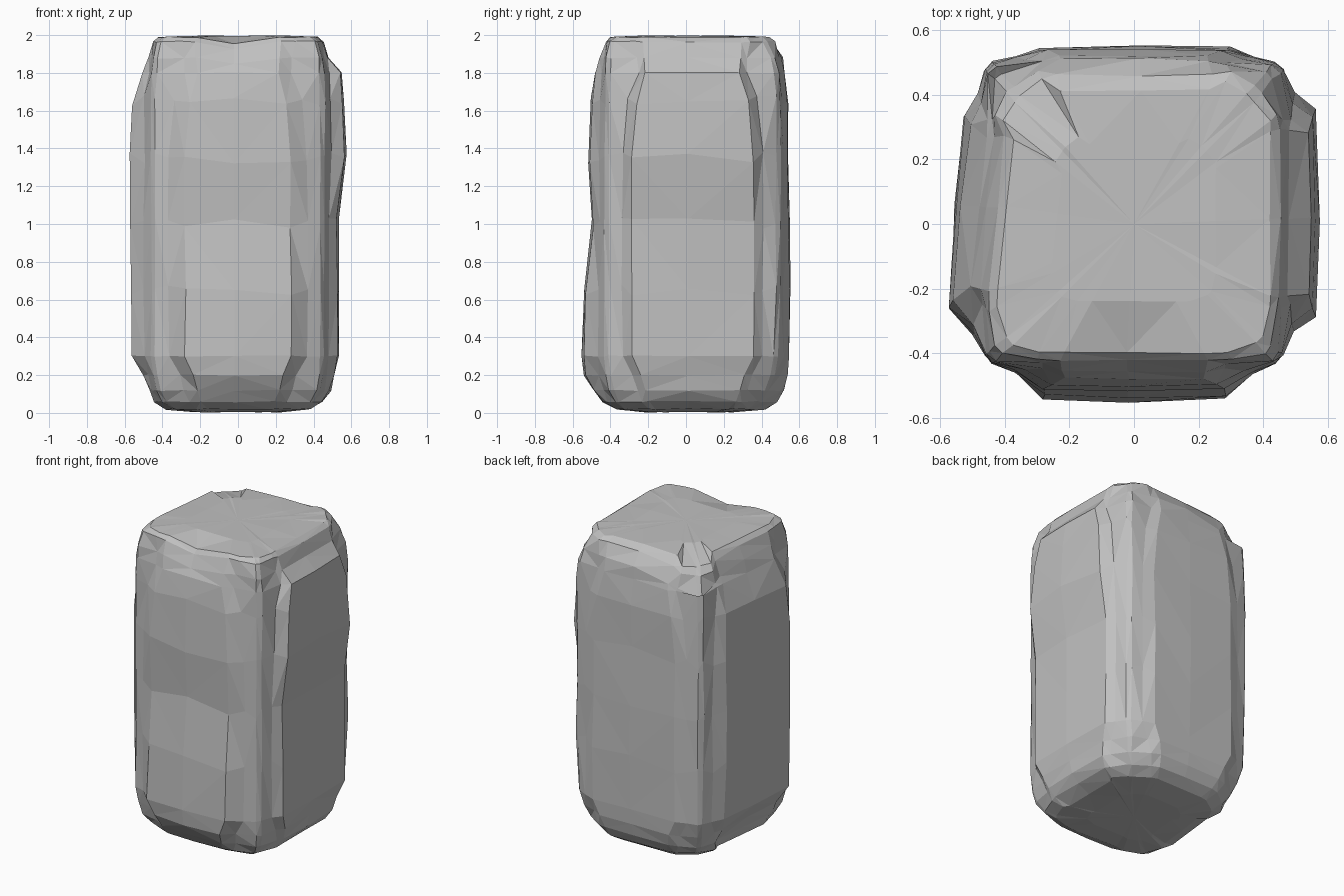
import bpy, bmesh, random
from mathutils import Vector

random.seed(4)
if "Cube" in bpy.data.objects:
    bpy.data.objects.remove(bpy.data.objects["Cube"], do_unlink=True)

stone = bpy.data.materials.new("grey stone")
stone.use_nodes = True
GREY = (.53, .53, .53, 1)
stone.diffuse_color = GREY
stone.node_tree.nodes["Principled BSDF"].inputs["Base Color"].default_value = GREY

# Core corners, anticlockwise from front right
CORNERS = [Vector(c) for c in ((-.46, -.43), (.46, -.43), (.46, .5), (-.46, .5))]
OUT = [Vector(d) for d in ((0, -1), (1, 0), (0, 1), (-1, 0))]
# How much each slab leans outward along its side, and its relative width
LEAN = (0, 0, 0, .04)
SPAN = (.95, 1.08, 1, 1)

# Position along a side, and how much of the raised slab shows there
SECTION = ((-.95, 0), (-.8, .3), (-.64, .92), (-.05, 1), (.64, .92), (.8, .3), (.95, 0))

# Height, core scale, corner radius limit, slab width, reach of the four slabs
LEVELS = (
    (.02, .85, .46, .7, .36, .36, .42, .36),
    (.06, .94, .53, .75, .44, .45, .48, .45),
    (.12, .97, .58, .8, .49, .49, .52, .47),
    (.2, .98, .62, .86, .54, .51, .54, .51),
    (.3, 1, .65, 1, .55, .53, .55, .57),
    (.65, 1, 1, 1, .54, .53, .55, .58),
    (1, 1, 1, 1, .5, .53, .55, .58),
    (1.35, 1, 1, 1, .52, .575, .54, .58),
    (1.65, 1, .67, .92, .5, .56, .54, .565),
    (1.8, .99, .65, .78, .48, .545, .52, .51),
    (1.88, .98, .62, .8, .46, .48, .51, .48),
    (1.965, .96, .57, .85, .42, .45, .46, .45),
    (1.99, .92, .53, .85, .4, .42, .41, .42),
)


def jitter(size):
    return random.uniform(-size, size)


def ring_points(scale, limit, width, reaches):
    """Rounded square outline with a raised slab on each side."""
    for i, reach in enumerate(reaches):
        a, b = CORNERS[i] * scale, CORNERS[(i + 1) % 4] * scale
        core = a.dot(OUT[i])
        for u, bulge in SECTION:
            lean = LEAN[i] * (u - .64)
            if abs(u) < .7:
                u *= width * SPAN[i]
            elif abs(u) < .9:
                u *= width
            p = a.lerp(b, (u + 1) / 2) + OUT[i] * (reach + lean - core) * bulge
            if p.length > limit:
                p.length = limit
            yield p


def bridge(bm, lower, upper):
    n = len(lower)
    for i in range(n):
        j = (i + 1) % n
        bm.faces.new((lower[i], lower[j], upper[j], upper[i]))


def cap(bm, ring, height, flip):
    """Close an end with a shrunken ring and a fan."""
    inner = [bm.verts.new((v.co.x * .6, v.co.y * .6, height + jitter(.002))) for v in ring]
    middle = bm.verts.new((0, 0, height))
    if flip:
        bridge(bm, inner, ring)
    else:
        bridge(bm, ring, inner)
    for i, v in enumerate(inner):
        w = inner[(i + 1) % len(inner)]
        bm.faces.new((w, v, middle) if flip else (v, w, middle))


# Stone block, lofted upward through the outlines
bm = bmesh.new()
rings = []
for z, scale, limit, width, *reaches in LEVELS:
    wobble = .03 if .3 < z < 1.7 else .004
    ring = []
    for p in ring_points(scale, limit, width, reaches):
        x, y = p.x + jitter(.005), p.y + jitter(.005)
        dip = 0
        if z > 1.85:
            # Worn back corner
            dip = max(0, y - x - .62) * .4
            # Small notch in the front of the top edge
            if y < -.3 and abs(x) < .1:
                dip = .035
        ring.append(bm.verts.new((x, y, z + jitter(wobble) - dip)))
    rings.append(ring)
for lower, upper in zip(rings, rings[1:]):
    bridge(bm, lower, upper)
cap(bm, rings[0], .004, True)
cap(bm, rings[-1], 1.996, False)
bmesh.ops.triangulate(bm, faces=bm.faces)
bmesh.ops.recalc_face_normals(bm, faces=bm.faces)

mesh = bpy.data.meshes.new("stone_block")
bm.to_mesh(mesh)
bm.free()
mesh.materials.append(stone)
block = bpy.data.objects.new("stone_block", mesh)
bpy.context.collection.objects.link(block)
